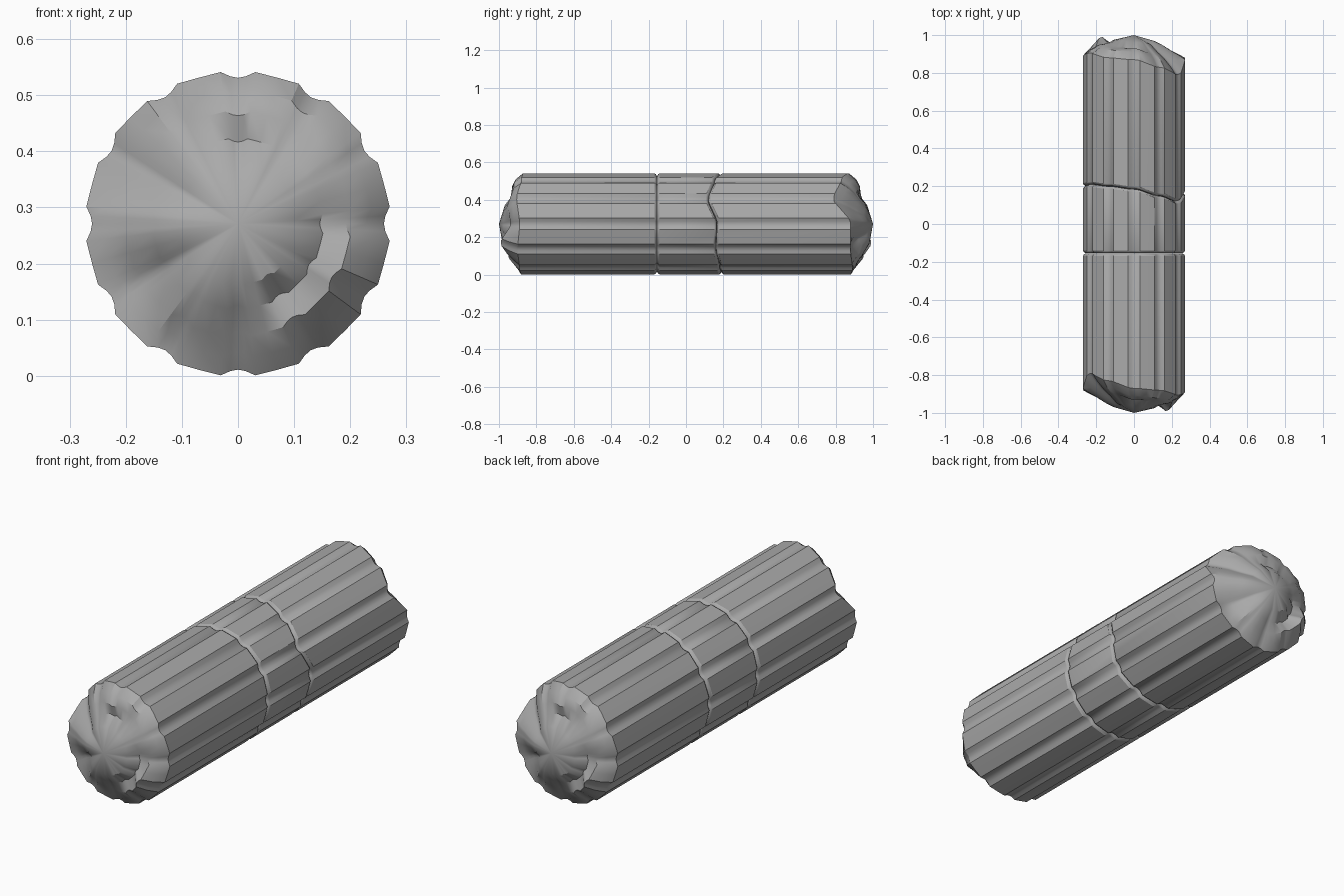
import bpy, bmesh, math

cube = bpy.data.objects.get("Cube")
if cube:
    bpy.data.objects.remove(cube)

CENTRE_Z = 0.271
STONE = (0.40, 0.40, 0.40, 1)

stone = bpy.data.materials.new("grey_stone")
stone.use_nodes = True
stone.diffuse_color = STONE
stone.node_tree.nodes["Principled BSDF"].inputs["Base Color"].default_value = STONE

# Fluted cross-section: twelve flat sides parted by narrow grooves
FLUTE = [(0, 0.260), (3, 0.263), (6.5, 0.272), (15, 0.2695), (23.5, 0.272), (27, 0.263)]
SECTION = [(30 * i + a, r) for i in range(12) for a, r in FLUTE]

# Broken end: scale of each ring, then its reach every 30 degrees
BREAK = [
    (1.00, (.89, .905, .88, .87, .83, .79, .88, .88, .89, .88, .89, .90)),
    (0.88, (.92, .925, .92, .91, .87, .83, .90, .88, .90, .90, .92, .95)),
    (0.74, (.94, .95, .93, .93, .90, .87, .92, .89, .93, .92, .95, .99)),
    (0.56, (.94, .96, .94, .92, .93, .91, .95, .92, .96, .95, .94, .94)),
    (0.40, (.975, .975, .97, .96, .96, .95, .97, .96, .98, .98, .98, .975)),
]
# Wavy crack running around the shaft
CRACK = (.165, .12, .15, .185, .20, .21, .20, .20, .20, .19, .18, .16)


def around(table, angle):
    """Value at an angle, eased between the table's 30 degree steps."""
    step, t = divmod((angle % 360) / 30, 1)
    a, b = table[int(step) % 12], table[(int(step) + 1) % 12]
    return a + (b - a) * t * t * (3 - 2 * t)


def broken_end(side):
    """Rings from rim to middle; the back end is the front end turned round."""
    def reach(table):
        return lambda a: side * around(table, a if side < 0 else 180 - a)
    return [(s, reach(table)) for s, table in BREAK]


def joint(path, side):
    """Chamfered rings where one drum meets the next."""
    return [(1.0, lambda a: path(a) - side * 0.014),
            (0.985, lambda a: path(a) - side * 0.007),
            (0.95, lambda a: path(a) - side * 0.001)]


def drum(name, front, back, front_tip, back_tip):
    bm = bmesh.new()
    loops = []
    for scale, path in front[::-1] + back:
        loop = []
        for angle, radius in SECTION:
            t = math.radians(angle)
            loop.append(bm.verts.new((radius * scale * math.cos(t), path(angle),
                                      CENTRE_Z + radius * scale * math.sin(t))))
        loops.append(loop)
    n = len(SECTION)
    for a, b in zip(loops, loops[1:]):
        for i in range(n):
            bm.faces.new((a[i], a[(i + 1) % n], b[(i + 1) % n], b[i]))
    for loop, tip in ((loops[0], front_tip), (loops[-1], back_tip)):
        middle = bm.verts.new((0, tip, CENTRE_Z))
        for i in range(n):
            bm.faces.new((loop[i], loop[(i + 1) % n], middle))
    bmesh.ops.recalc_face_normals(bm, faces=bm.faces)
    mesh = bpy.data.meshes.new(name)
    bm.to_mesh(mesh)
    bm.free()
    mesh.materials.append(stone)
    obj = bpy.data.objects.new(name, mesh)
    bpy.context.collection.objects.link(obj)
    bpy.ops.object.select_all(action="DESELECT")
    obj.select_set(True)
    bpy.context.view_layer.objects.active = obj
    bpy.ops.object.shade_smooth_by_angle(angle=math.radians(30))


def straight(angle):
    return -0.155


def crack(angle):
    return around(CRACK, angle)


# Three drums of the fallen column, front to back
drum("front_drum", broken_end(-1), joint(straight, 1), -1.0, -0.157)
drum("middle_drum", joint(straight, -1), joint(crack, 1), -0.153, 0.175)
drum("back_drum", joint(crack, -1), broken_end(1), 0.18, 1.0)
